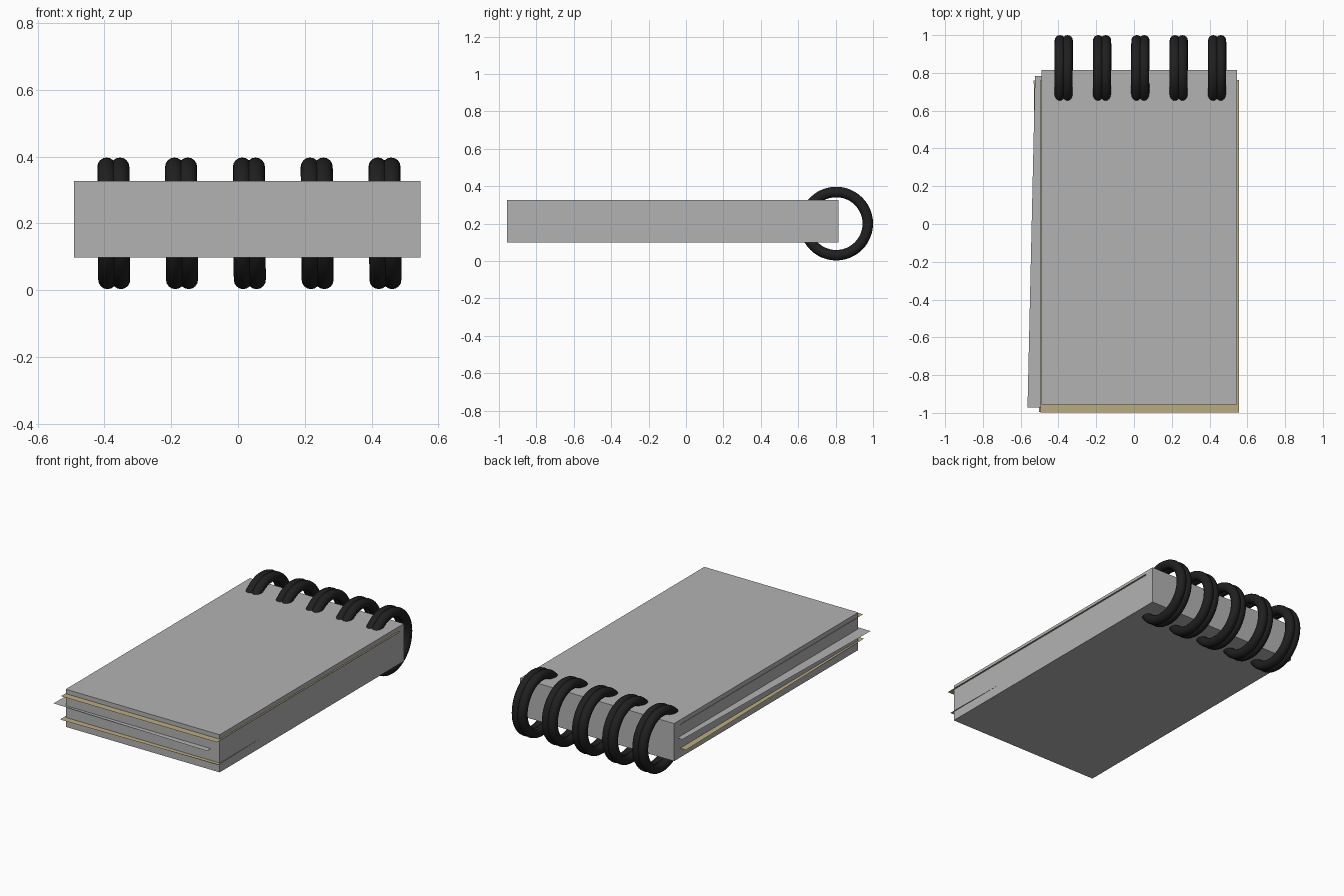
import bpy
from math import radians, pi

if "Cube" in bpy.data.objects:
    bpy.data.objects.remove(bpy.data.objects["Cube"])


def material(name, rgb):
    m = bpy.data.materials.new(name)
    m.diffuse_color = (*rgb, 1)
    m.use_nodes = True
    m.node_tree.nodes["Principled BSDF"].inputs["Base Color"].default_value = m.diffuse_color
    return m


black = material("black_wire", (0.014, 0.014, 0.014))
tan = material("tan_paper", (0.5, 0.41, 0.21))
grey = material("grey_paper", (0.45, 0.45, 0.45))


# Solid pad of pages
bpy.ops.mesh.primitive_cube_add(size=1, location=(0.0275, -0.07, 0.2125))
pad = bpy.context.object
pad.name = "page_block"
pad.scale = (1.037, 1.772, 0.229)
pad.data.materials.append(grey)


# Loose paper-thin sheets, slightly askew, poking out of the pad
def sheet(name, center, size, angle, mat):
    bpy.ops.mesh.primitive_plane_add(size=1, location=center, rotation=(0, 0, radians(angle)))
    o = bpy.context.object
    o.name = name
    o.scale = (*size, 1)
    o.data.materials.append(mat)


sheet("upper_tan_sheet", (0.031, -0.118, 0.30), (1.05, 1.76), 0, tan)
sheet("middle_grey_sheet", (-0.019, -0.105, 0.227), (1.05, 1.755), -1.3, grey)
sheet("lower_tan_sheet", (0.011, -0.11, 0.155), (1.055, 1.755), 0.95, tan)

# Double-wire binding rings along the back edge
for i in range(5):
    x = -0.372 + i * 0.203
    for side, dx in (("left", -0.02), ("right", 0.02)):
        bpy.ops.mesh.primitive_torus_add(
            major_radius=0.169, minor_radius=0.028,
            major_segments=48, minor_segments=16,
            location=(x + dx, 0.803, 0.2), rotation=(0, pi / 2 - 0.008, 0))
        ring = bpy.context.object
        ring.name = f"binding_ring_{i + 1}_{side}"
        ring.data.materials.append(black)
        bpy.ops.object.shade_smooth()
